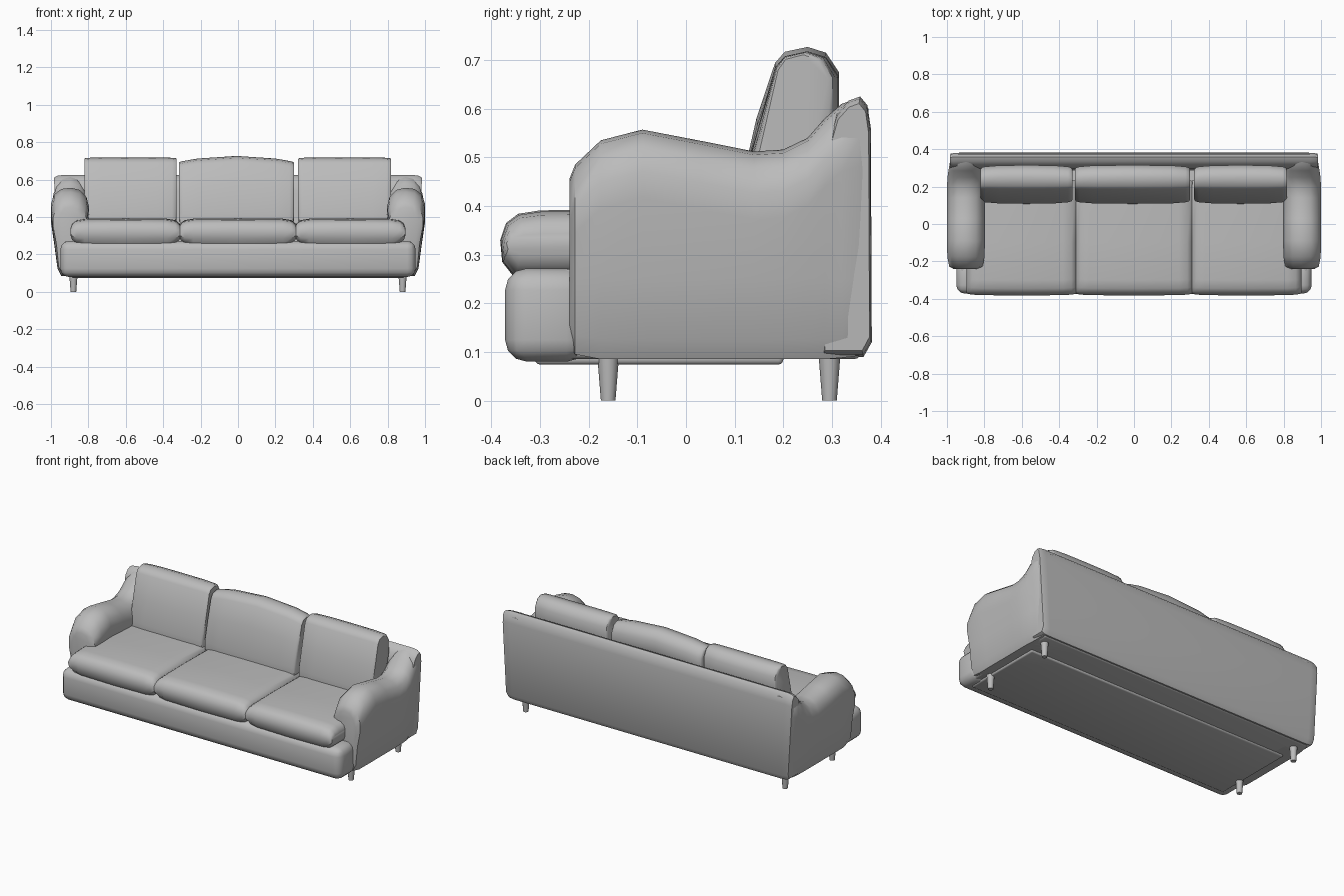
import bpy, bmesh, math

if "Cube" in bpy.data.objects:
    bpy.data.objects.remove(bpy.data.objects["Cube"])

fabric = bpy.data.materials.new("grey fabric")
fabric.use_nodes = True
grey = (0.5, 0.5, 0.5, 1)
fabric.diffuse_color = grey
fabric.node_tree.nodes["Principled BSDF"].inputs["Base Color"].default_value = grey


def finish(name, bm, angle=40):
    bmesh.ops.recalc_face_normals(bm, faces=bm.faces)
    mesh = bpy.data.meshes.new(name)
    bm.to_mesh(mesh)
    bm.free()
    mesh.materials.append(fabric)
    for p in mesh.polygons:
        p.use_smooth = True
    mesh.set_sharp_from_angle(angle=math.radians(angle))
    obj = bpy.data.objects.new(name, mesh)
    bpy.context.collection.objects.link(obj)
    return obj


def loft(name, rings, angle=40):
    """Skin a row of matching closed rings and cap both ends."""
    bm = bmesh.new()
    rows = [[bm.verts.new(p) for p in ring] for ring in rings]
    n = len(rows[0])
    for a, b in zip(rows, rows[1:]):
        for i in range(n):
            j = (i + 1) % n
            bm.faces.new((a[i], a[j], b[j], b[i]))
    bm.faces.new(rows[0])
    bm.faces.new(rows[-1])
    return finish(name, bm, angle)


def box(name, x, y0, y1, z0, z1, bevel):
    bm = bmesh.new()
    bmesh.ops.create_cube(bm, size=1)
    for v in bm.verts:
        v.co = (v.co.x * 2 * x, y0 + (v.co.y + 0.5) * (y1 - y0), z0 + (v.co.z + 0.5) * (z1 - z0))
    bmesh.ops.bevel(bm, geom=bm.edges[:], offset=bevel, segments=3, profile=0.5, affect='EDGES')
    return finish(name, bm)


def cushion(name, x0, x1, section, ends, crown=0):
    """Run a y-z section along x, shrinking it towards both ends."""
    ys, zs = [p[0] for p in section], [p[1] for p in section]
    cy, cz = (min(ys) + max(ys)) / 2, (min(zs) + max(zs)) / 2
    mid, half = (x0 + x1) / 2, (x1 - x0) / 2
    stations = [(x0 + d, sy, sz) for d, sy, sz in ends]
    stations.append((mid, 1, 1))
    stations += [(x1 - d, sy, sz) for d, sy, sz in reversed(ends)]
    rings = []
    for x, sy, sz in stations:
        lift = crown * (1 - ((x - mid) / half) ** 2)
        rings.append([(x, cy + (y - cy) * sy, cz + (z - cz) * sz + lift * (z > cz))
                      for y, z in section])
    return loft(name, rings)


# Base, front rail and underside panel
box("base", 0.93, -0.26, 0.36, 0.085, 0.27, 0.015)
box("front_rail", 0.95, -0.372, -0.2, 0.08, 0.272, 0.045)
box("underside_panel", 0.89, -0.31, 0.2, 0.074, 0.12, 0.01)

# Back rest, narrowing slightly towards the floor
back = [(0.28, 0.09), (0.295, 0.54), (0.31, 0.59), (0.335, 0.617), (0.358, 0.625),
        (0.373, 0.607), (0.38, 0.56), (0.382, 0.12), (0.365, 0.09)]
rings = []
for x, s in ((-0.985, 0.9), (-0.97, 0.97), (-0.94, 1), (0.94, 1), (0.97, 0.97), (0.985, 0.9)):
    rings.append([(x * (0.965 + 0.055 * min(z, 0.6)), 0.335 + (y - 0.335) * s,
                   0.34 + (z - 0.34) * (0.5 + s / 2)) for y, z in back])
loft("back_rest", rings, 35)


# Rolled arms: station y, top height, inset of the roll
def arm_ring(side, y, h, i, low):
    pts = [(0.945 - i / 2, low), (0.965 - i / 2, low + 0.04), (0.982 - i, 0.25), (1 - i, h - 0.14),
           (1 - i, h - 0.085), (0.982 - i, h - 0.035), (0.945 - i / 2, h - 0.007), (0.895, h),
           (0.845 + i / 2, h - 0.012), (0.81 + i, h - 0.05), (0.797 + i, h - 0.1),
           (0.805 + i, h - 0.15), (0.83 + i / 2, 0.3), (0.83 + i / 2, low)]
    return [(side * x, y, z) for x, z in pts]


arm = [(-0.24, 0.455, 0.035, 0.115), (-0.228, 0.485, 0.012, 0.095), (-0.175, 0.535, 0.002, 0.085),
       (-0.09, 0.557, 0, 0.085), (0.03, 0.534, 0, 0.085), (0.14, 0.512, 0, 0.085),
       (0.2, 0.516, 0, 0.085), (0.25, 0.54, 0.003, 0.085), (0.285, 0.58, 0.008, 0.085),
       (0.32, 0.61, 0.014, 0.088), (0.355, 0.622, 0.02, 0.092), (0.375, 0.6, 0.03, 0.11)]
for side, word in ((1, "left"), (-1, "right")):
    loft(word + "_arm", [arm_ring(side, *s) for s in arm])

# Seat cushions, pinched at their ends
seat = [(-0.352, 0.252), (-0.378, 0.285), (-0.382, 0.33), (-0.37, 0.365), (-0.345, 0.384),
        (-0.3, 0.391), (-0.1, 0.394), (0.2, 0.388), (0.24, 0.33), (0.2, 0.25)]
seat_ends = [(0, 0.96, 0.3), (0.008, 0.975, 0.62), (0.03, 0.985, 0.86), (0.075, 0.995, 0.96)]
for word, x0, x1 in (("right", -0.895, -0.305), ("middle", -0.315, 0.315), ("left", 0.305, 0.895)):
    cushion(word + "_seat_cushion", x0, x1, seat, seat_ends)

# Leaning back cushions, the middle one with a crowned top
lean = [(0.11, 0.37), (0.108, 0.42), (0.145, 0.55), (0.183, 0.685), (0.203, 0.708), (0.25, 0.718),
        (0.288, 0.706), (0.315, 0.665), (0.315, 0.58), (0.24, 0.37)]
lean_ends = [(0, 0.78, 0.96), (0.006, 0.87, 0.985), (0.025, 0.92, 0.995), (0.1, 0.98, 1)]
cushion("right_back_cushion", -0.822, -0.328, lean, lean_ends)
cushion("left_back_cushion", 0.322, 0.818, lean, lean_ends)
middle = [(y, z - 0.022 * (z > 0.6)) for y, z in lean]
cushion("middle_back_cushion", -0.316, 0.3, middle, lean_ends, 0.031)

# Tapered legs
for side, word in ((1, "left"), (-1, "right")):
    for y, place in ((-0.16, "front"), (0.295, "back")):
        rings = []
        for r, z in ((0.015, 0), (0.023, 0.1)):
            rings.append([(side * 0.88 + r * math.cos(a * math.tau / 12),
                           y + r * math.sin(a * math.tau / 12), z) for a in range(12)])
        loft(place + "_" + word + "_leg", rings)
